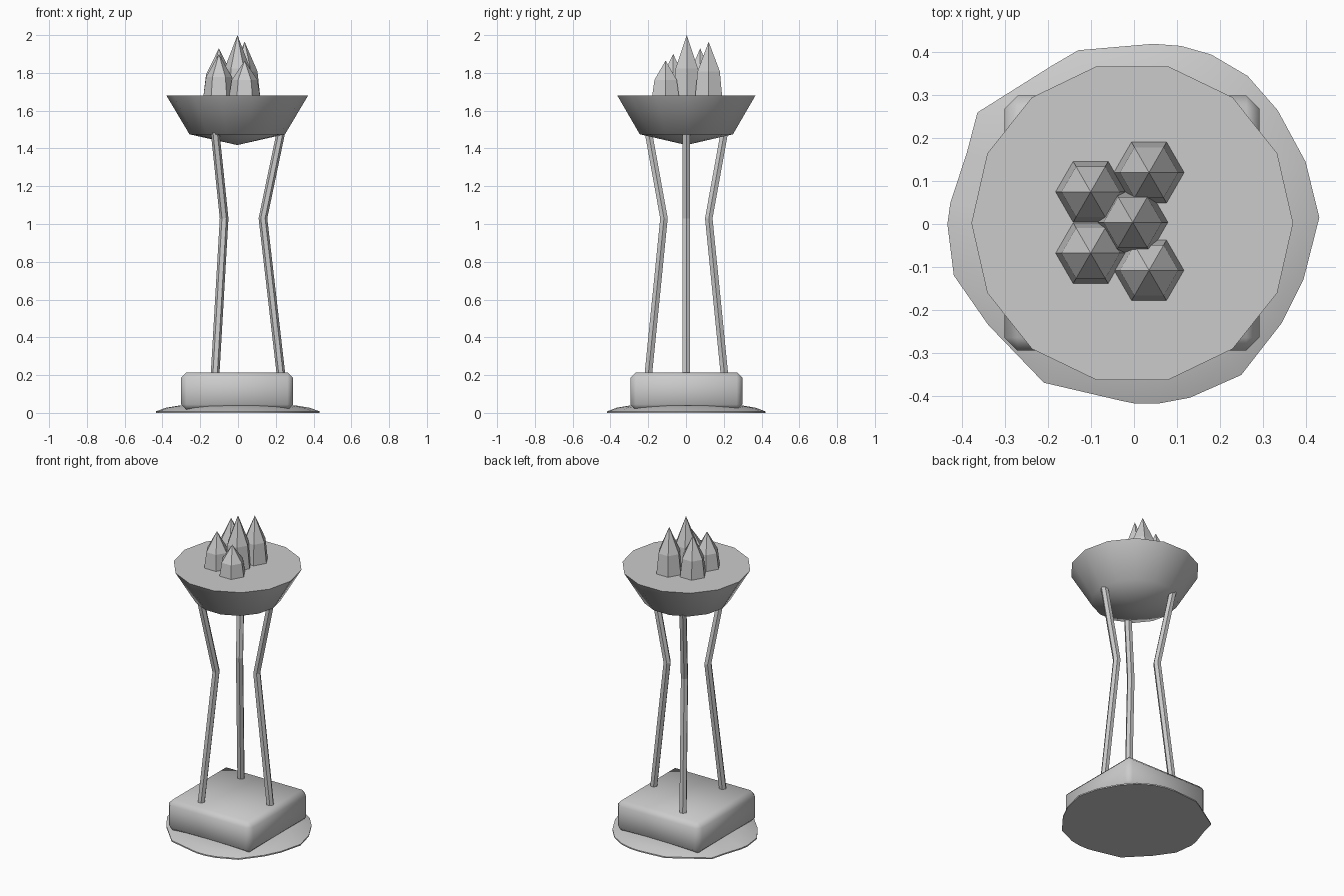
import bpy, bmesh, math
from mathutils import Vector, Matrix

if "Cube" in bpy.data.objects:
    bpy.data.objects.remove(bpy.data.objects["Cube"], do_unlink=True)

grey = bpy.data.materials.new("stone_grey")
grey.use_nodes = True
COLOUR = (0.6, 0.6, 0.6, 1)
grey.diffuse_color = COLOUR
grey.node_tree.nodes["Principled BSDF"].inputs["Base Color"].default_value = COLOUR


def finish(name, bm, smooth=True):
    bmesh.ops.recalc_face_normals(bm, faces=bm.faces)
    mesh = bpy.data.meshes.new(name)
    bm.to_mesh(mesh)
    bm.free()
    obj = bpy.data.objects.new(name, mesh)
    bpy.context.collection.objects.link(obj)
    mesh.materials.append(grey)
    if smooth:
        bpy.ops.object.select_all(action='DESELECT')
        obj.select_set(True)
        bpy.context.view_layer.objects.active = obj
        bpy.ops.object.shade_smooth_by_angle(angle=math.radians(60))
    return obj


def circle(n, r, z, cx=0, cy=0):
    return [Vector((cx + r * math.cos(math.tau * i / n),
                    cy + r * math.sin(math.tau * i / n), z)) for i in range(n)]


def loft(name, rings, bottom_tip=None, top_tip=None, smooth=True):
    """Skin equal rings from bottom to top; ends are capped flat or with a tip."""
    bm = bmesh.new()
    loops = [[bm.verts.new(p) for p in ring] for ring in rings]
    n = len(loops[0])
    for a, b in zip(loops, loops[1:]):
        for i in range(n):
            j = (i + 1) % n
            bm.faces.new((a[i], a[j], b[j], b[i]))
    for loop, tip in ((loops[0], bottom_tip), (loops[-1], top_tip)):
        if tip is None:
            bm.faces.new(loop)
        else:
            t = bm.verts.new(tip)
            for i in range(n):
                bm.faces.new((loop[i], loop[(i + 1) % n], t))
    return finish(name, bm, smooth)


# Irregular ground slab, thin at the rim
outline = [(.432, .015), (.4, .145), (.335, .265), (.265, .345), (.18, .395), (.11, .415),
           (.045, .42), (-.13, .405), (-.19, .37), (-.365, .26), (-.39, .165), (-.428, .05),
           (-.435, 0), (-.42, -.12), (-.34, -.235), (-.21, -.37), (-.03, -.412), (0, -.418),
           (.06, -.418), (.13, -.405), (.25, -.352), (.345, -.23), (.395, -.13)]
loft("ground_slab", [[Vector((x * s, y * s, z)) for x, y in outline]
                     for s, z in ((1, 0), (1, .008), (.88, .027), (.7, .04))])

# Bevelled block base
bm = bmesh.new()
bmesh.ops.create_cube(bm, size=1, matrix=Matrix.Translation((-.005, .002, .115))
                      @ Matrix.Diagonal((.594, .594, .2, 1)))
bmesh.ops.bevel(bm, geom=bm.edges[:], offset=.03, segments=1, affect='EDGES')
finish("base_block", bm)

# Three bent legs
for k, side in enumerate(("left", "back_right", "front_right")):
    turn = Matrix.Translation((-.005, .002, 0)) @ Matrix.Rotation(math.tau * k / 3, 4, 'Z')
    rings = [[turn @ p for p in circle(6, .023, z, r)]
             for r, z in ((.233, .2), (.137, 1.03), (.232, 1.485))]
    loft(side + "_leg", rings, smooth=False)

# Bowl with a flat top
loft("bowl", [circle(14, .253, 1.475, -.004, .002), circle(14, .375, 1.68, -.004, .002)],
     bottom_tip=(-.004, .002, 1.418))

# Flame spikes
spikes = {"middle": (-.003, .004, 2.0), "back_left": (.035, .12, 1.965),
          "back_right": (-.101, .075, 1.93), "front_right": (-.101, -.068, 1.9),
          "front_left": (.035, -.108, 1.865)}
for name, (x, y, top) in spikes.items():
    shoulder = 1.68 + .45 * (top - 1.68)
    loft(name + "_flame", [circle(6, .083, 1.67, x, y), circle(6, .068, shoulder, x, y)],
         top_tip=(x, y, top), smooth=False)
